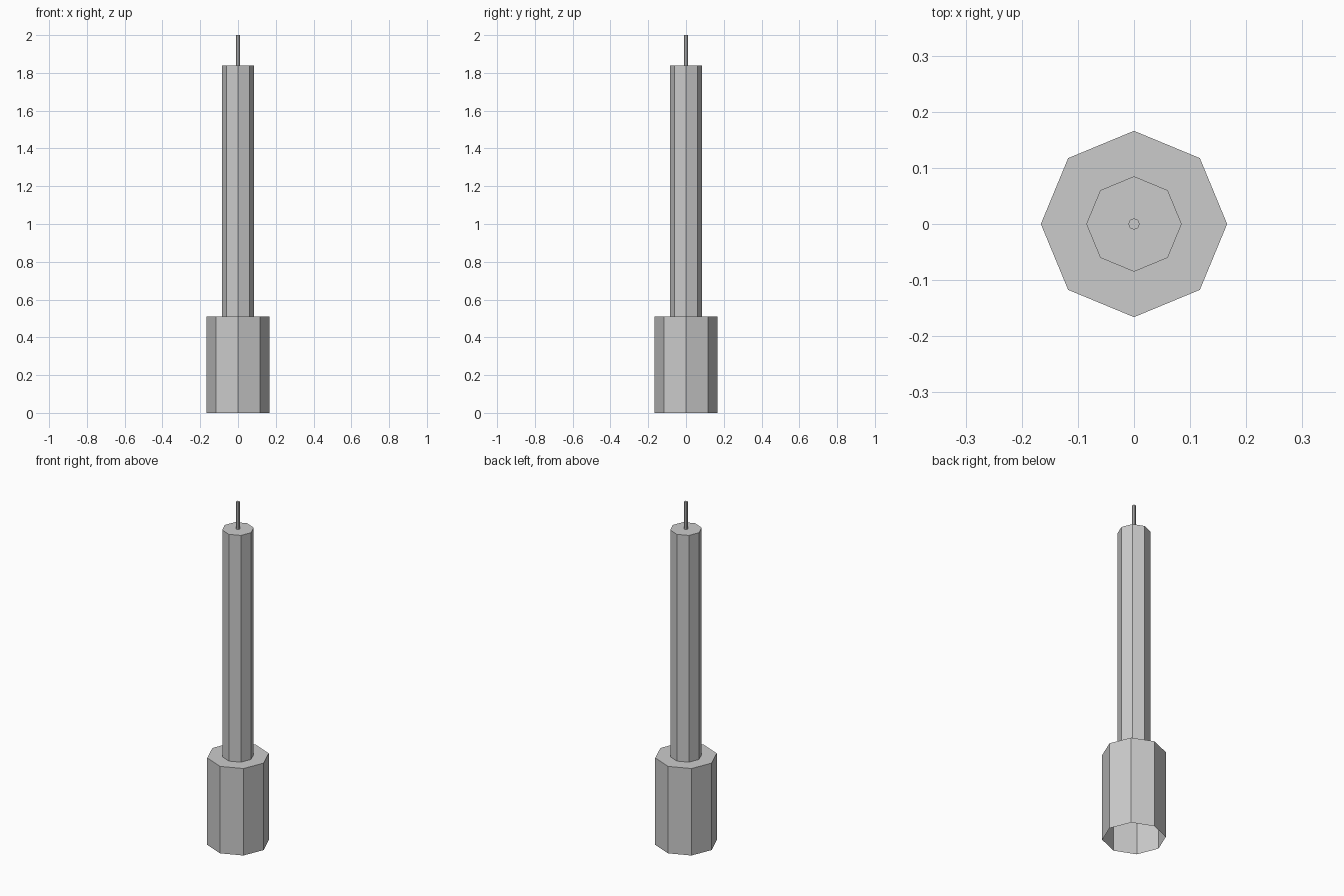
import bpy, bmesh
from math import cos, sin, tau

if "Cube" in bpy.data.objects:
    bpy.data.objects.remove(bpy.data.objects["Cube"])

SIDES = 8


def lathe(name, profile, cap=False):
    """Revolve (radius, z) points into a flat-faced octagonal shell."""
    bm = bmesh.new()
    rings = [[bm.verts.new((r * cos(tau * i / SIDES), r * sin(tau * i / SIDES), z))
              for i in range(SIDES)] for r, z in profile]
    for a, b in zip(rings, rings[1:]):
        for i in range(SIDES):
            j = (i + 1) % SIDES
            bm.faces.new((a[i], a[j], b[j], b[i]))
    if cap:
        bm.faces.new(rings[-1])
    mesh = bpy.data.meshes.new(name)
    bm.to_mesh(mesh)
    bm.free()
    obj = bpy.data.objects.new(name, mesh)
    bpy.context.collection.objects.link(obj)
    return obj


BASE_R, POLE_R, ROD_R = 0.166, 0.085, 0.01
BASE_TOP, POLE_TOP, ROD_TOP = 0.51, 1.84, 2.0

# Wide base, open underneath, with a flat shoulder in to the pole
lathe("base", [(BASE_R, 0), (BASE_R, BASE_TOP), (POLE_R, BASE_TOP)])

# Tall pole with a flat top around the rod
lathe("pole", [(POLE_R, BASE_TOP), (POLE_R, POLE_TOP), (ROD_R, POLE_TOP)])

# Thin rod at the tip
lathe("tip_rod", [(ROD_R, POLE_TOP), (ROD_R, ROD_TOP)], cap=True)
